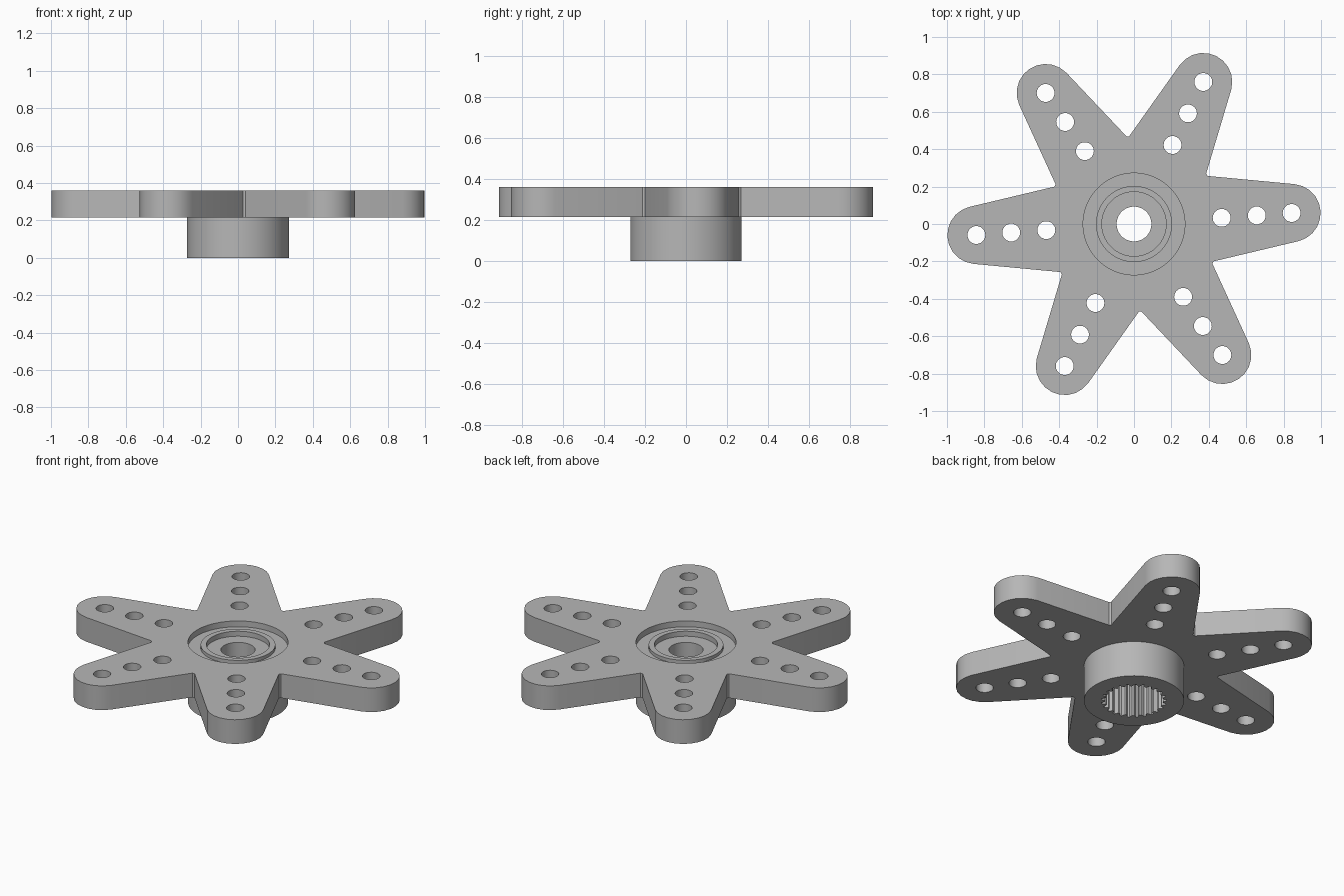
import bpy, bmesh
from math import sin, cos, pi, radians, atan2, asin, hypot

if "Cube" in bpy.data.objects:
    bpy.data.objects.remove(bpy.data.objects["Cube"], do_unlink=True)

ARMS = 6
TURN = radians(4)            # rotation of the first arm
SEGS = 100                   # steps round the hub, four per spline tooth
Z_BOTTOM, Z_TOP = 0.215, 0.36
HUB_R = 0.272
FLOOR = 0.325                # floor of the top recess

grey = bpy.data.materials.new("grey plastic")
grey.use_nodes = True
colour = (0.47, 0.47, 0.47, 1)
grey.diffuse_color = colour
grey.node_tree.nodes["Principled BSDF"].inputs["Base Color"].default_value = colour


def polar(r, a):
    return (r * cos(a), r * sin(a))


def circle(r, n, cx=0, cy=0):
    return [(cx + r * cos(2 * pi * i / n), cy + r * sin(2 * pi * i / n)) for i in range(n)]


def finish(obj):
    """Give the part its material and smooth its round walls."""
    obj.data.materials.clear()
    obj.data.materials.append(grey)
    bpy.ops.object.select_all(action='DESELECT')
    obj.select_set(True)
    bpy.context.view_layer.objects.active = obj
    bpy.ops.object.shade_smooth_by_angle(angle=radians(30))


# Star plate outline: rounded arm tips joined at narrow valleys
TIP_C, TIP_R, VALLEY = 0.845, 0.155, 0.47
vx, vy = polar(VALLEY, pi / ARMS)
reach = hypot(TIP_C - vx, vy)
tangent = pi / 2 - (asin(TIP_R / reach) - atan2(vy, TIP_C - vx)) * -1
outline = []
for k in range(ARMS):
    a = TURN + k * 2 * pi / ARMS
    outline.append(polar(VALLEY, a - pi / ARMS + 0.015))
    for i in range(11):
        t = tangent * (i / 5 - 1)
        x, y = TIP_C + TIP_R * cos(t), TIP_R * sin(t)
        outline.append((x * cos(a) - y * sin(a), x * sin(a) + y * cos(a)))
    outline.append(polar(VALLEY, a + pi / ARMS - 0.015))

# Holes: three per arm and one large one that the hub fills
loops = [outline, circle(HUB_R, SEGS)]
for k in range(ARMS):
    for r in (0.47, 0.658, 0.845):
        loops.append(circle(0.048, 18, *polar(r, TURN + k * 2 * pi / ARMS)))

curve = bpy.data.curves.new("star_plate", 'CURVE')
curve.dimensions = '2D'
curve.fill_mode = 'BOTH'
curve.extrude = (Z_TOP - Z_BOTTOM) / 2
for pts in loops:
    s = curve.splines.new('POLY')
    s.points.add(len(pts) - 1)
    for p, (x, y) in zip(s.points, pts):
        p.co = (x, y, 0, 1)
    s.use_cyclic_u = True
plate = bpy.data.objects.new("star_plate", curve)
bpy.context.collection.objects.link(plate)
bpy.ops.object.select_all(action='DESELECT')
plate.select_set(True)
bpy.context.view_layer.objects.active = plate
bpy.ops.object.convert(target='MESH')
plate = bpy.context.object
bm = bmesh.new()
bm.from_mesh(plate.data)
bmesh.ops.translate(bm, verts=bm.verts, vec=(0, 0, (Z_TOP + Z_BOTTOM) / 2))
bmesh.ops.remove_doubles(bm, verts=bm.verts, dist=0.0001)
bmesh.ops.recalc_face_normals(bm, faces=bm.faces)
bm.to_mesh(plate.data)
bm.free()
finish(plate)

# Hub: turned profile of (radius, height, tooth depth), from recess to collar foot
profile = [
    (HUB_R, FLOOR, 0), (0.203, FLOOR, 0),                  # recess floor
    (0.203, FLOOR + 0.02, 0), (0.172, FLOOR + 0.02, 0),    # raised ring
    (0.172, FLOOR - 0.01, 0), (0.093, FLOOR - 0.01, 0),    # screw seat
    (0.093, 0.2, 0),                                       # screw hole
    (0.178, 0.2, 0.02), (0.178, 0, 0.02),                  # splined socket
    (HUB_R, 0, 0), (HUB_R, Z_BOTTOM, 0),                   # collar
]
bm = bmesh.new()
rings = []
for r, z, tooth in profile:
    rings.append([bm.verts.new((*polar(r - (tooth if i % 4 < 2 else 0), 2 * pi * i / SEGS), z))
                  for i in range(SEGS)])
for lower, upper in zip(rings, rings[1:]):
    for i in range(SEGS):
        j = (i + 1) % SEGS
        bm.faces.new((lower[i], upper[i], upper[j], lower[j]))
mesh = bpy.data.meshes.new("splined_hub")
bm.to_mesh(mesh)
bm.free()
hub = bpy.data.objects.new("splined_hub", mesh)
bpy.context.collection.objects.link(hub)
finish(hub)
